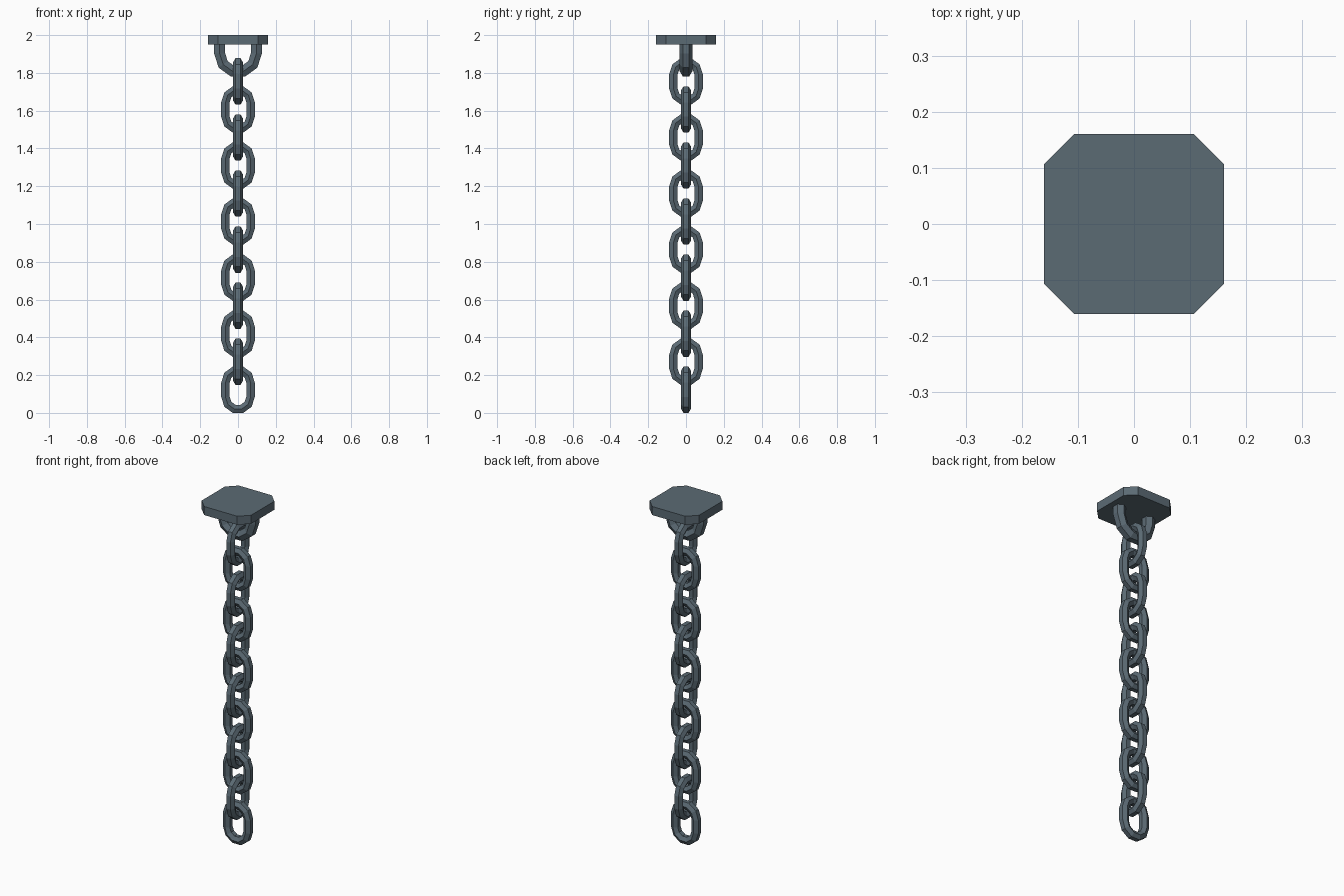
import bpy, bmesh, math

if "Cube" in bpy.data.objects:
    bpy.data.objects.remove(bpy.data.objects["Cube"])

steel = bpy.data.materials.new("blue grey steel")
steel.diffuse_color = (0.105, 0.145, 0.175, 1)
steel.use_nodes = True
steel.node_tree.nodes["Principled BSDF"].inputs["Base Color"].default_value = steel.diffuse_color


def finish(name, bm):
    bmesh.ops.recalc_face_normals(bm, faces=bm.faces)
    me = bpy.data.meshes.new(name)
    bm.to_mesh(me)
    bm.free()
    me.materials.append(steel)
    ob = bpy.data.objects.new(name, me)
    bpy.context.collection.objects.link(ob)
    return ob


def sweep(name, path, r, closed):
    """Hexagonal bar along (x, z, angle) stations in the XZ plane."""
    bm = bmesh.new()
    rings = []
    for x, z, a in path:
        ring = []
        for k in range(6):
            t = math.radians(60 * k)
            d, y = r * math.sin(t), r * math.cos(t)
            ring.append(bm.verts.new((x + d * math.cos(a), y, z + d * math.sin(a))))
        rings.append(ring)
    n = len(rings)
    for i in range(n if closed else n - 1):
        a, b = rings[i], rings[(i + 1) % n]
        for k in range(6):
            bm.faces.new((a[k], a[(k + 1) % 6], b[(k + 1) % 6], b[k]))
    if not closed:
        bm.faces.new(rings[0])
        bm.faces.new(rings[-1])
    return finish(name, bm)


def arc(radius, cz, start):
    angles = [math.radians(start + 36 * i) for i in range(6)]
    return [(radius * math.cos(a), cz + radius * math.sin(a), a) for a in angles]


# Ceiling plate: square with cut corners
bm = bmesh.new()
w, c = 0.16, 0.107
outline = [(w, c), (c, w), (-c, w), (-w, c), (-w, -c), (-c, -w), (c, -w), (w, -c)]
face = bm.faces.new([bm.verts.new((x, y, 1.95)) for x, y in outline])
ext = bmesh.ops.extrude_face_region(bm, geom=[face])
for v in ext["geom"]:
    if isinstance(v, bmesh.types.BMVert):
        v.co.z = 2.0
finish("ceiling_plate", bm)

# U-shaped staple under the plate
R = 0.097
sweep("staple", [(-R, 1.96, math.pi)] + arc(R, 1.902, 180) + [(R, 1.96, 2 * math.pi)],
      0.034, False)

# Twelve links, alternately turned a quarter turn
for i in range(12):
    link = sweep(f"chain_link_{i + 1}", arc(0.0665, 0.038, 0) + arc(0.0665, -0.038, 180),
                 0.026, True)
    link.location.z = 0.1225 + 0.1484 * i
    link.rotation_euler.z = math.pi / 2 * (i % 2)
